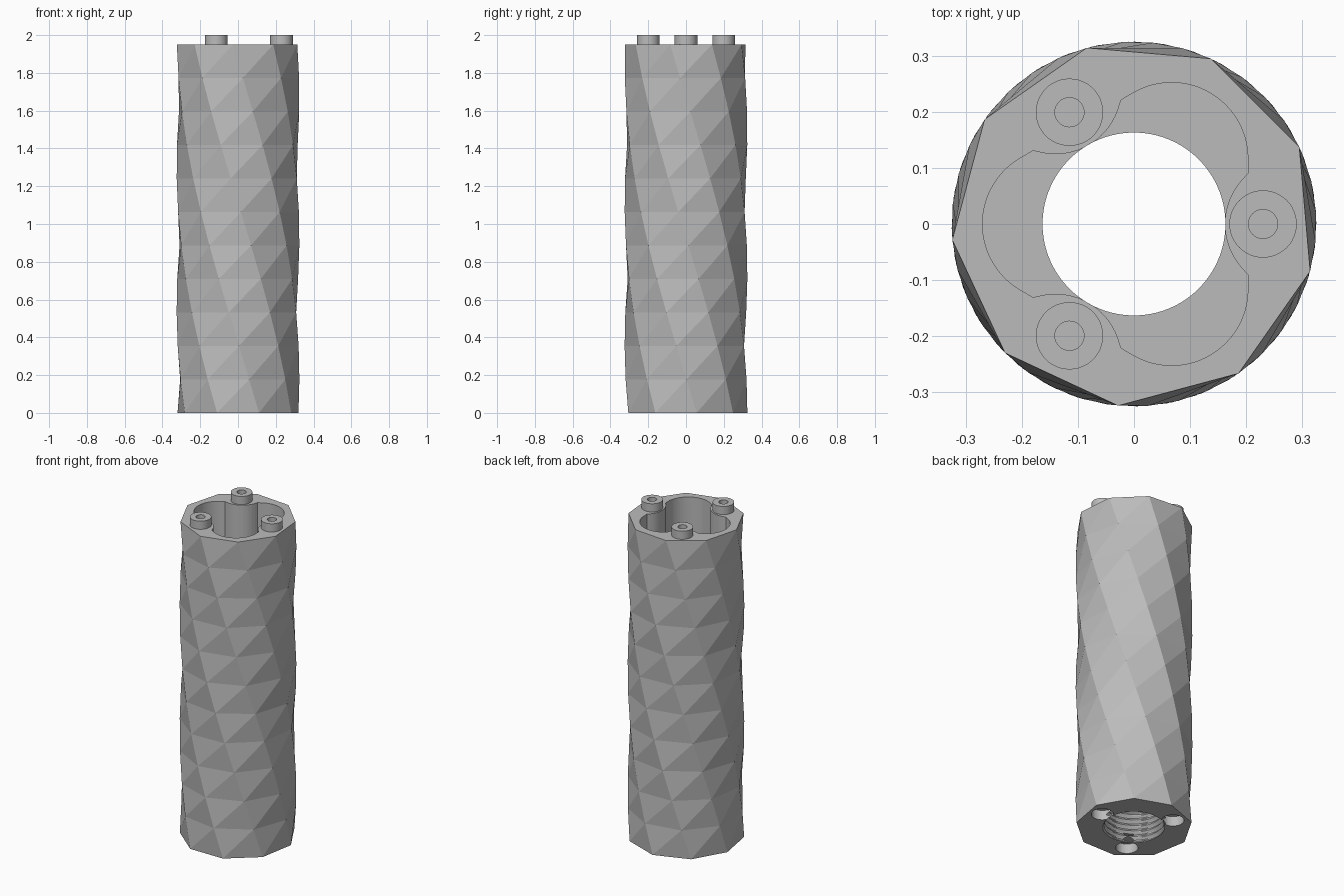
import bpy
from math import sin, cos, sqrt, radians, pi, tau

if "Cube" in bpy.data.objects:
    bpy.data.objects.remove(bpy.data.objects["Cube"], do_unlink=True)

HEIGHT = 1.95
SIDES, SLICES, TWIST = 9, 11, radians(105)
BORE = 0.163
PIN_DIST, PIN_R, PIN_HOLE_R = 0.23, 0.06, 0.026

grey = bpy.data.materials.new("plain grey")
grey.use_nodes = True
colour = (0.5, 0.5, 0.5, 1)
grey.diffuse_color = colour
grey.node_tree.nodes["Principled BSDF"].inputs["Base Color"].default_value = colour


def stack(name, rings, triangles=False):
    """Closed solid through a list of equal rings, from bottom to top."""
    n = len(rings[0])
    verts = [p for ring in rings for p in ring]
    faces = [list(range(n))[::-1], list(range(len(verts) - n, len(verts)))]
    for k in range(len(rings) - 1):
        for i in range(n):
            j = (i + 1) % n
            a, b, c, d = k * n + i, k * n + j, k * n + n + j, k * n + n + i
            faces += [[a, b, c], [a, c, d]] if triangles else [[a, b, c, d]]
    mesh = bpy.data.meshes.new(name)
    mesh.from_pydata(verts, [], faces)
    mesh.materials.append(grey)
    obj = bpy.data.objects.new(name, mesh)
    bpy.context.collection.objects.link(obj)
    return obj


def ring(radius, z, n, turn=0.0, x=0.0, y=0.0):
    return [(x + radius * cos(turn + tau * i / n),
             y + radius * sin(turn + tau * i / n), z) for i in range(n)]


def cylinder(name, radius, z0, z1, n=48, x=0.0, y=0.0):
    return stack(name, [ring(radius, z, n, 0, x, y) for z in (z0, z1)])


def cut(target, cutter):
    mod = target.modifiers.new("cut", 'BOOLEAN')
    mod.operation, mod.solver, mod.object = 'DIFFERENCE', 'EXACT', cutter
    bpy.context.view_layer.objects.active = target
    bpy.ops.object.modifier_apply(modifier=mod.name)


def discard(cutter):
    bpy.data.objects.remove(cutter, do_unlink=True)


# Twisted nine-sided body
body = stack("twisted_body", [
    ring(0.325, HEIGHT * k / SLICES, SIDES, radians(10) - TWIST * k / SLICES)
    for k in range(SLICES + 1)], triangles=True)


# Upper cavity: rounded triangle pinched by three pin supports
def cavity_radius(deg):
    psi = radians(abs((deg + 60) % 120 - 60))      # angle from nearest pin
    phi = pi / 3 - psi                             # angle from nearest lobe
    if psi < radians(24):
        r = 0.28 * cos(psi) - sqrt(0.118 ** 2 - (0.28 * sin(psi)) ** 2)
    elif psi < radians(30):
        r = 0.203 / cos(psi)
    else:
        r = 0.134 * cos(phi) + sqrt(0.136 ** 2 - (0.134 * sin(phi)) ** 2)
    return max(r, BORE)


outline = [(cavity_radius(d) * cos(radians(d)), cavity_radius(d) * sin(radians(d)))
           for d in range(0, 360, 2)]
cavity = stack("cavity_cutter", [[(x, y, z) for x, y in outline] for z in (0.4, 2.1)])
cut(body, cavity)
discard(cavity)

# Round bore below the cavity
bore = cylinder("bore_cutter", BORE, 0.25, 0.45, 90)
cut(body, bore)
discard(bore)

# Helical thread in the lower end
PITCH, ROWS, AROUND = 0.035, 6, 60


def thread_ring(row):
    points = []
    for i in range(AROUND):
        phase = (row / ROWS - i / AROUND) % 1
        r = BORE + 0.001 + 0.016 * (1 - abs(2 * phase - 1))
        a = tau * i / AROUND
        points.append((r * cos(a), r * sin(a), PITCH * row / ROWS - 0.02))
    return points


thread = stack("thread_cutter", [thread_ring(row) for row in range(ROWS * 9)])
cut(body, thread)
discard(thread)

# Locating pins on top, matching sockets underneath
for k, label in enumerate(("left", "back", "front")):
    x, y = PIN_DIST * cos(k * tau / 3), PIN_DIST * sin(k * tau / 3)
    socket = cylinder("socket_cutter", PIN_R + 0.002, -0.05, 0.06, x=x, y=y)
    cut(body, socket)
    discard(socket)
    pin = cylinder(label + "_pin", PIN_R, HEIGHT, 2.0, x=x, y=y)
    hole = cylinder("pin_hole_cutter", PIN_HOLE_R, 1.88, 2.05, 32, x, y)
    cut(body, hole)
    cut(pin, hole)
    discard(hole)
    bpy.context.view_layer.objects.active = pin
    bpy.ops.object.select_all(action='DESELECT')
    pin.select_set(True)
    bpy.ops.object.shade_smooth_by_angle(angle=radians(30))
